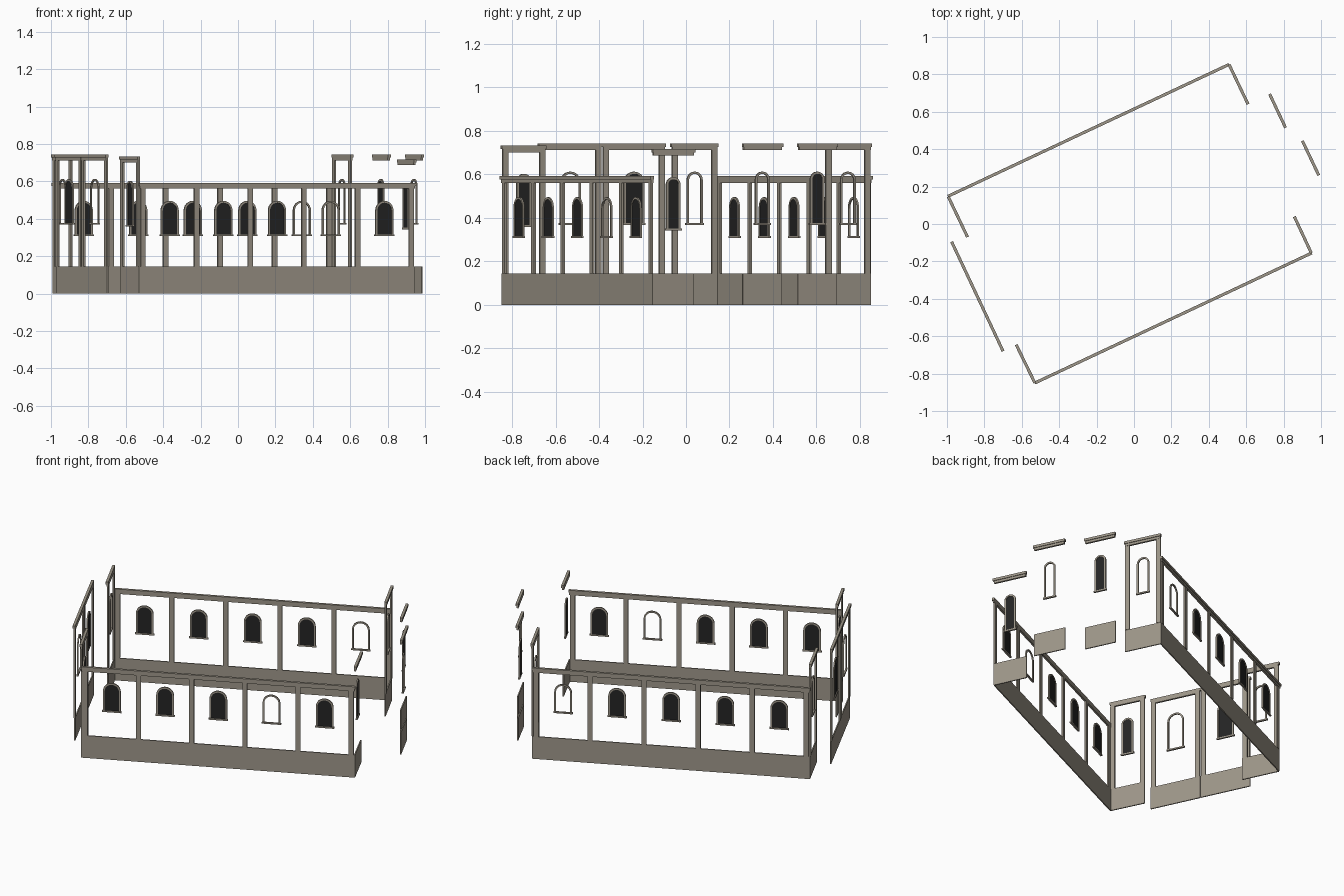
import bpy, bmesh, math
from mathutils import Vector

cube = bpy.data.objects.get("Cube")
if cube:
    bpy.data.objects.remove(cube, do_unlink=True)


def material(name, rgb):
    m = bpy.data.materials.new(name)
    m.use_nodes = True
    m.diffuse_color = (*rgb, 1)
    bsdf = m.node_tree.nodes["Principled BSDF"]
    bsdf.inputs["Base Color"].default_value = (*rgb, 1)
    bsdf.inputs["Roughness"].default_value = 0.9
    return m


STONE = material("taupe stone", (0.34, 0.305, 0.25))
GLASS = material("dark glass", (0.018, 0.018, 0.018))
BACK = -0.008          # inner plane of every wall
BASE_TOP = 0.145


class Wall:
    """Local frame: s runs along the wall, d points outward, z is up."""

    def __init__(self, name, start, end):
        self.name = name
        self.start = Vector((*start, 0))
        run = Vector((*end, 0)) - self.start
        self.length = run.length
        self.along = run.normalized()
        self.out = Vector((self.along.y, -self.along.x, 0))
        if self.out.dot(self.start + run / 2) < 0:
            self.out.negate()

    def point(self, s, d, z):
        return self.start + self.along * s + self.out * d + Vector((0, 0, z))

    def build(self, part, bm, mat):
        bmesh.ops.recalc_face_normals(bm, faces=bm.faces)
        mesh = bpy.data.meshes.new(f"{self.name}_{part}")
        bm.to_mesh(mesh)
        bm.free()
        mesh.materials.append(mat)
        bpy.context.collection.objects.link(bpy.data.objects.new(mesh.name, mesh))

    def prism(self, bm, outline, d0, d1):
        """Extrude an outline of (s, z) points from depth d0 to d1."""
        a = [bm.verts.new(self.point(s, d0, z)) for s, z in outline]
        b = [bm.verts.new(self.point(s, d1, z)) for s, z in outline]
        bm.faces.new(a)
        bm.faces.new(b)
        for i in range(len(a)):
            j = (i + 1) % len(a)
            bm.faces.new((a[i], a[j], b[j], b[i]))

    def box(self, bm, s0, s1, z0, z1, d1):
        self.prism(bm, [(s0, z0), (s1, z0), (s1, z1), (s0, z1)], BACK, d1)

    def base(self, inset):
        bm = bmesh.new()
        self.box(bm, inset, self.length - inset, 0, BASE_TOP, -0.001)
        self.build("base", bm, STONE)

    def cornice(self, top):
        # wide crown over a narrower moulding
        bm = bmesh.new()
        self.box(bm, 0, self.length, top - 0.016, top, 0.008)
        self.box(bm, 0.005, self.length - 0.005, top - 0.031, top - 0.016, 0.004)
        self.build("cornice", bm, STONE)

    def pilasters(self, centres, top, width=0.029):
        bm = bmesh.new()
        for c in centres:
            self.box(bm, c - width / 2, c + width / 2, BASE_TOP, top - 0.031, 0.002)
        self.build("pilasters", bm, STONE)

    def window(self, label, c, z0, z1, width, glazed):
        def arch(r):
            steps = 12
            spring = z1 - width / 2
            curve = [(c + r * math.cos(math.pi * i / steps),
                      spring + r * math.sin(math.pi * i / steps))
                     for i in range(steps + 1)]
            return [(c + r, z0)] + curve + [(c - r, z0)]

        # arched surround with a sill
        outer, inner = arch(width / 2), arch(width / 2 - 0.010)
        bm = bmesh.new()
        for i in range(len(outer) - 1):
            self.prism(bm, [outer[i], outer[i + 1], inner[i + 1], inner[i]], BACK, 0.0)
        self.box(bm, c - width / 2 - 0.005, c + width / 2 + 0.005, z0 - 0.002, z0 + 0.007, 0.003)
        self.build(f"window_frame_{label}", bm, STONE)
        if glazed:
            bm = bmesh.new()
            self.prism(bm, arch(width / 2 - 0.009), -0.006, -0.003)
            self.build(f"window_pane_{label}", bm, GLASS)


# Long walls: five bays each, one window left open
for name, start, end, open_bay in (
        ("front_wall", (-0.53, -0.85), (0.95, -0.155), 3),
        ("back_wall", (-0.995, 0.148), (0.508, 0.853), 4)):
    wall = Wall(name, start, end)
    first = 0.025
    bay = (wall.length - 2 * first) / 5
    wall.base(0.008)
    wall.cornice(0.592)
    wall.pilasters([first + bay * i for i in range(6)], 0.592)
    for i in range(5):
        wall.window(i + 1, first + bay * (i + 0.5), 0.31, 0.496, 0.105, i != open_bay)

# End wall bays: name, start, end, cornice top, window width, glazed, pilasters
mid = (-0.8375, -0.3875)
ends = (
    ("right_end_back_bay", (-0.993, 0.146), (-0.89, -0.07), 0.743, 0.080, False, True),
    ("right_end_middle_bay_1", (-0.975, -0.095), mid, 0.743, 0.105, True, True),
    ("right_end_middle_bay_2", mid, (-0.70, -0.68), 0.743, 0.105, False, True),
    ("right_end_front_bay", (-0.63, -0.645), (-0.53, -0.85), 0.733, 0.075, True, True),
    ("left_end_back_bay", (0.508, 0.853), (0.61, 0.64), 0.743, 0.078, False, True),
    ("left_end_bay_2", (0.725, 0.695), (0.81, 0.515), 0.743, 0.073, True, False),
    ("left_end_bay_3", (0.90, 0.445), (0.988, 0.26), 0.743, 0.073, False, False),
    ("left_end_front_bay", (0.857, 0.04), (0.948, -0.155), 0.718, 0.073, True, False),
)
for name, start, end, top, width, glazed, has_pilasters in ends:
    wall = Wall(name, start, end)
    wall.base(0.002)
    wall.cornice(top)
    if has_pilasters:
        wall.pilasters([0.019, wall.length - 0.019], top)
    wall.window(1, wall.length / 2, top - 0.373, top - 0.13, width, glazed)
